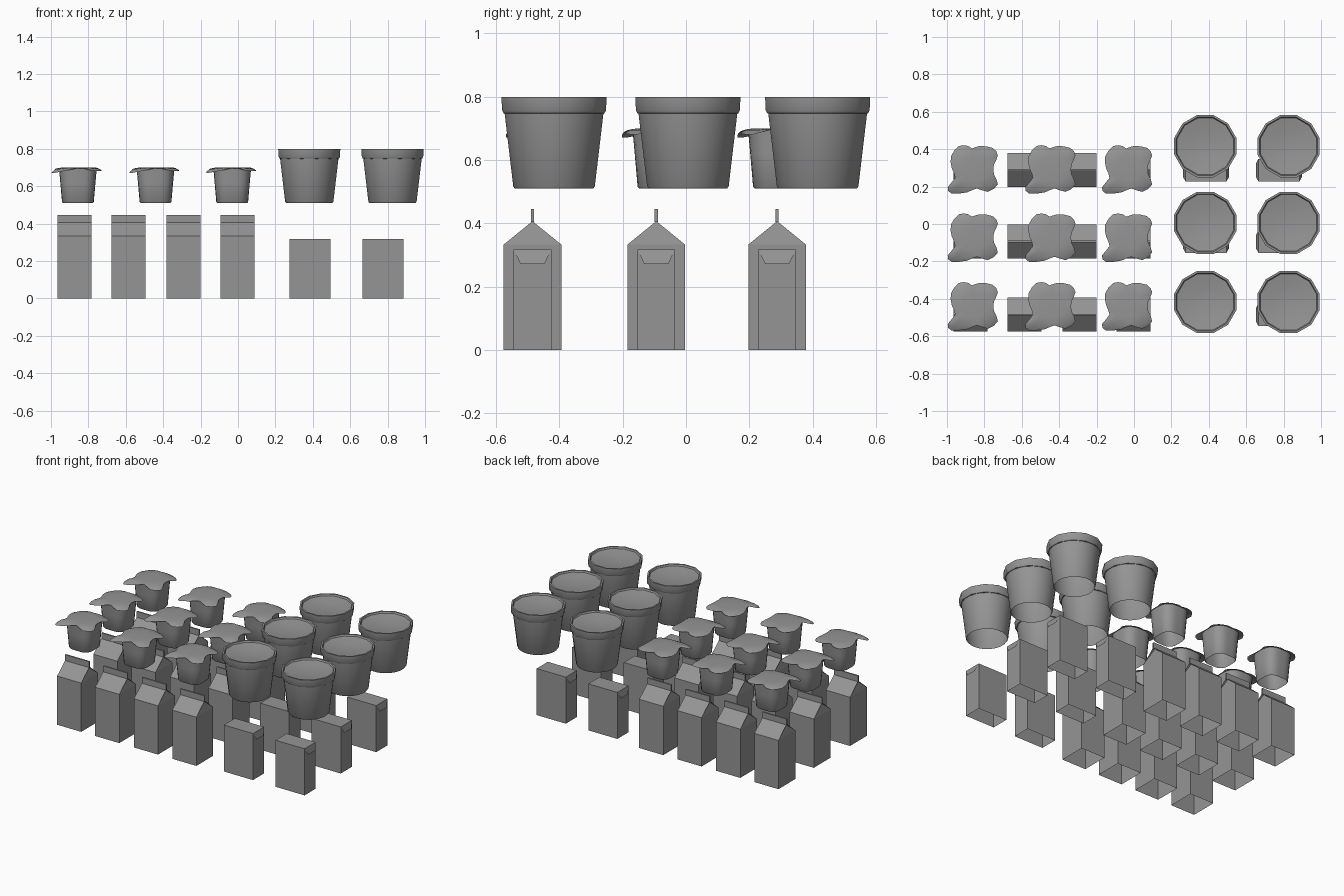
import bpy, bmesh, math
from mathutils import Vector

cube = bpy.data.objects.get("Cube")
if cube:
    bpy.data.objects.remove(cube, do_unlink=True)

grey = bpy.data.materials.new("plain_grey")
grey.use_nodes = True
COLOUR = (0.3, 0.3, 0.3, 1)
grey.diffuse_color = COLOUR
grey.node_tree.nodes["Principled BSDF"].inputs["Base Color"].default_value = COLOUR


def make_mesh(name, verts, faces, smooth=None, recalc=True):
    """Mesh from points and faces; smooth is the sharp-edge angle in degrees."""
    mesh = bpy.data.meshes.new(name)
    mesh.from_pydata(verts, [], faces)
    if recalc:
        bm = bmesh.new()
        bm.from_mesh(mesh)
        bmesh.ops.recalc_face_normals(bm, faces=bm.faces)
        bm.to_mesh(mesh)
        bm.free()
    mesh.materials.append(grey)
    if smooth:
        mesh.shade_smooth()
        mesh.set_sharp_from_angle(angle=math.radians(smooth))
    return mesh


def loft(rings, centre=None):
    """Verts and faces joining equal rings upward, with an optional centre fan."""
    n = len(rings[0])
    verts = [p for ring in rings for p in ring]
    faces = []
    for k in range(len(rings) - 1):
        for i in range(n):
            j = (i + 1) % n
            faces.append((k * n + i, k * n + j, (k + 1) * n + j, (k + 1) * n + i))
    if centre:
        verts.append(centre)
        last = (len(rings) - 1) * n
        faces += [(last + i, last + (i + 1) % n, len(verts) - 1) for i in range(n)]
    return verts, faces


def circle(r, z, n, lobe=0):
    """Ring of points, swelling toward the diagonals by lobe."""
    ring = []
    for i in range(n):
        a = math.tau * (i + 0.5) / n
        rr = r - lobe * math.cos(4 * a)
        ring.append((rr * math.cos(a), rr * math.sin(a), z))
    return ring


def place(name, mesh, xs, ys):
    for row, y in enumerate(ys, 1):
        for col, x in enumerate(xs, 1):
            ob = bpy.data.objects.new(f"{name}_{row}_{col}", mesh)
            ob.location = (x, y, 0)
            bpy.context.collection.objects.link(ob)


def box_walls(hx, hy, z0, z1):
    """Four walls, open at top and bottom."""
    corners = [(-hx, -hy), (hx, -hy), (hx, hy), (-hx, hy)]
    return loft([[(x, y, z) for x, y in corners] for z in (z0, z1)])


# Gable-top carton: walls, roof, tucked gable ends and top fin
W, EAVE, RIDGE, TOP, FIN = 0.091, 0.333, 0.41, 0.446, 0.005
verts, faces = box_walls(W, W, 0, EAVE)
b = len(verts)
verts += [(-W, 0, RIDGE), (W, 0, RIDGE), (-W + 0.015, 0, RIDGE - 0.003), (W - 0.015, 0, RIDGE - 0.003)]
faces += [(4, 5, b + 1, b), (6, 7, b, b + 1), (5, 6, b + 3), (7, 4, b + 2)]
carton = make_mesh("gable_carton", verts, faces, recalc=False)
verts, faces = box_walls(W, FIN, RIDGE - 0.006, TOP)
faces += [(4, 5, 6, 7)]
fin = make_mesh("carton_fin", verts, faces)

ROWS = (-0.485, -0.094, 0.288)
CARTON_X = (-0.873, -0.585, -0.2925, -0.0025)
place("gable_carton", carton, CARTON_X, ROWS)
place("carton_fin", fin, CARTON_X, ROWS)

# Small drink box with folded ear flaps on both ends
HX, HY, H = 0.11, 0.06, 0.318
verts, faces = box_walls(HX, HY, 0, H)
faces += [(4, 5, 6, 7)]
drink_box = make_mesh("drink_box", verts, faces)
verts, faces = [], []
for s in (1, -1):
    b = len(verts)
    verts += [(s * HX, -s * HY, H), (s * (HX + 0.012), -s * 0.038, 0.272),
              (s * (HX + 0.012), s * 0.038, 0.272), (s * HX, s * HY, H)]
    faces.append((b, b + 1, b + 2, b + 3))
flaps = make_mesh("box_flaps", verts, faces, recalc=False)
BOX_X = (0.385, 0.775)
place("drink_box", drink_box, BOX_X, ROWS)
place("box_flaps", flaps, BOX_X, ROWS)

# Large tub: tapered body and a faceted lid with a dished top
body = [(0.125, 0.51), (0.13, 0.517), (0.158, 0.752)]
tub = make_mesh("large_tub", *loft([circle(r, z, 24) for r, z in body]), smooth=40, recalc=False)
lid = [(0.154, 0.746), (0.165, 0.748), (0.17, 0.757), (0.172, 0.8),
       (0.161, 0.8), (0.156, 0.79), (0.08, 0.778)]
tub_lid = make_mesh("tub_lid", *loft([circle(r, z, 12) for r, z in lid], (0, 0, 0.774)),
                    smooth=40, recalc=False)
TUB_X, TUB_Y = (0.381, 0.826), (-0.417, 0.006, 0.416)
place("large_tub", tub, TUB_X, TUB_Y)
place("tub_lid", tub_lid, TUB_X, TUB_Y)

# Small pot: softly lobed tapered body
pot_rings = [circle(r, z, 32, 0.006) for r, z in
             ((0.086, 0.51), (0.091, 0.516), (0.1, 0.62), (0.107, 0.696))]
pot = make_mesh("small_pot", *loft(pot_rings), smooth=60, recalc=False)

# Wavy foil lid with a pull tab at the front right corner
outline = [(-.08, .12), (-.03, .12), (-.01, .107), (.03, .12), (.1, .11), (.128, .07),
           (.107, .02), (.107, -.03), (.128, -.085), (.075, -.125), (.016, -.107),
           (-.037, -.128), (-.12, -.134), (-.14, -.1), (-.1, -.05), (-.118, 0), (-.123, .064)]
pts = [Vector(p) for p in reversed(outline)]
edge = []
for i, p in enumerate(pts):
    before, after, far = pts[i - 1], pts[(i + 1) % len(pts)], pts[(i + 2) % len(pts)]
    edge += [p, (p + after) * 0.5625 - (before + far) * 0.0625]


def foil_ring(f, droop):
    return [(p.x * f, p.y * f, 0.7 - droop * max(0, p.length - 0.1)) for p in edge]


foil = make_mesh("foil_lid", *loft([foil_ring(1, 0.35), foil_ring(0.85, 0.1), foil_ring(0.5, 0)],
                                   (0, 0, 0.7)), smooth=60, recalc=False)
POT_X, POT_Y = (-0.856, -0.441, -0.031), (-0.435, -0.068, 0.297)
place("small_pot", pot, POT_X, POT_Y)
place("foil_lid", foil, POT_X, POT_Y)
